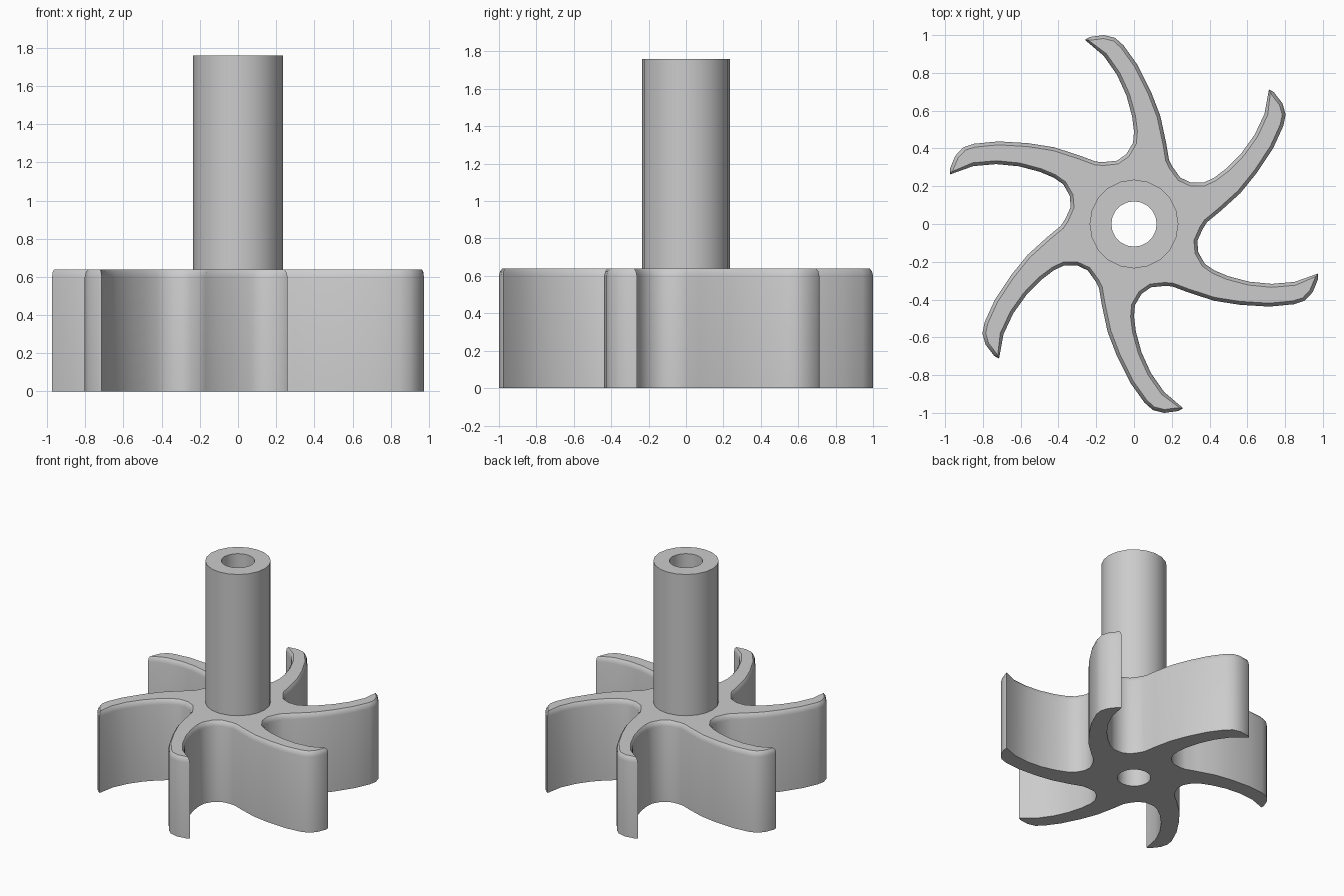
import bpy, bmesh, math
from mathutils import Vector, Matrix

cube = bpy.data.objects.get("Cube")
if cube:
    bpy.data.objects.remove(cube, do_unlink=True)

SIDES, BORE, SHAFT = 20, 0.12, 0.235
BLADES, BLADE_TOP, SHAFT_TOP = 6, 0.64, 1.76

grey = bpy.data.materials.new("light grey")
grey.use_nodes = True
colour = (0.6, 0.6, 0.6, 1)
grey.diffuse_color = colour
grey.node_tree.nodes["Principled BSDF"].inputs["Base Color"].default_value = colour


def circle(radius):
    steps = [2 * math.pi * i / SIDES for i in range(SIDES)]
    return [Vector((radius * math.cos(a), radius * math.sin(a))) for a in steps]


def ring(bm, points, z):
    return [bm.verts.new((p.x, p.y, z)) for p in points]


def pairs(loop):
    return list(zip(loop, loop[1:] + loop[:1]))


def bridge(bm, low, high):
    for (a, b), (c, d) in zip(pairs(low), pairs(high)):
        bm.faces.new((a, b, d, c))


def fill(bm, outer, inner):
    edges = [bm.edges.get(p) or bm.edges.new(p) for p in pairs(outer) + pairs(inner)]
    bmesh.ops.triangle_fill(bm, use_beauty=True, edges=edges)


def finish(bm, name):
    bmesh.ops.recalc_face_normals(bm, faces=bm.faces)
    mesh = bpy.data.meshes.new(name)
    bm.to_mesh(mesh)
    bm.free()
    mesh.materials.append(grey)
    obj = bpy.data.objects.new(name, mesh)
    bpy.context.collection.objects.link(obj)
    bpy.ops.object.select_all(action="DESELECT")
    obj.select_set(True)
    bpy.context.view_layer.objects.active = obj
    bpy.ops.object.shade_smooth_by_angle(angle=math.radians(35))


# Outline of one curved blade, from the valley on its left to the one on its right
blade = [(-.16, .328), (-.09, .335), (-.04, .37), (-.005, .43), (0, .49),
         (-.01, .57), (-.04, .68), (-.09, .79), (-.16, .89), (-.26, .975),
         (-.235, .99), (-.16, 1), (-.1, .985), (-.055, .945), (.02, .84),
         (.09, .70), (.14, .57), (.17, .43), (.185, .34)]
outline = []
for i in range(BLADES):
    turn = Matrix.Rotation(-2 * math.pi * i / BLADES, 2)
    outline += [turn @ Vector(p) for p in blade]


def inset(points, distance):
    result = []
    for i, p in enumerate(points):
        before = (p - points[i - 1]).normalized()
        after = (points[(i + 1) % len(points)] - p).normalized()
        along = (before + after).normalized()
        result.append(p + Vector((along.y, -along.x)) * distance)
    return result


# Impeller: upright blade walls with a rounded upper rim
bm = bmesh.new()
rings = [ring(bm, inset(outline, d), z) for d, z in
         ((0, 0), (0, .6), (.006, .625), (.018, BLADE_TOP))]
for low, high in zip(rings, rings[1:]):
    bridge(bm, low, high)
fill(bm, rings[0], ring(bm, circle(BORE), 0))
fill(bm, rings[-1], ring(bm, circle(SHAFT), BLADE_TOP))
finish(bm, "impeller_blades")

# Hollow shaft, with its bore running down through the impeller
bm = bmesh.new()
profile = ((SHAFT, BLADE_TOP), (SHAFT, SHAFT_TOP), (BORE, SHAFT_TOP), (BORE, 0))
rings = [ring(bm, circle(r), z) for r, z in profile]
for low, high in zip(rings, rings[1:]):
    bridge(bm, low, high)
finish(bm, "hollow_shaft")
